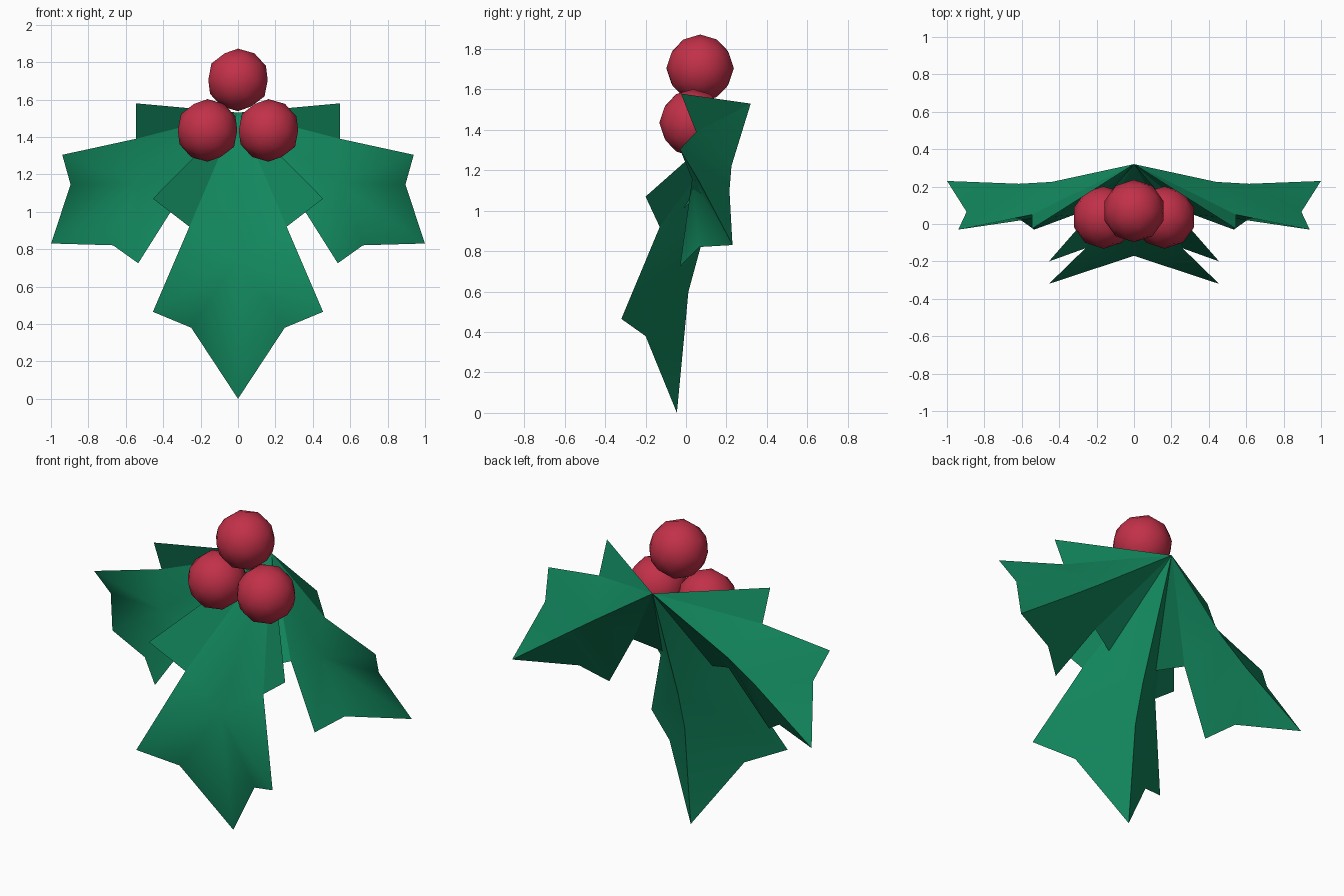
import bpy, bmesh, math
from mathutils import Vector

if "Cube" in bpy.data.objects:
    bpy.data.objects.remove(bpy.data.objects["Cube"])


def material(name, color):
    m = bpy.data.materials.new(name)
    m.diffuse_color = (*color, 1.0)
    m.use_nodes = True
    m.node_tree.nodes["Principled BSDF"].inputs["Base Color"].default_value = m.diffuse_color
    return m


leaf_green = material("leaf green", (0.006, 0.24, 0.11))
berry_red = material("berry red", (0.54, 0.03, 0.065))

STEM = Vector((0, 0.32, 1.53))  # all leaves meet here


def leaf(name, direction, rim, tip, back_spine, front_spine):
    """Folded leaf; points are (distance along, half width, depth y)."""
    dx, dz = Vector(direction).normalized()

    def place(along, across, y):
        return Vector((dx * along - dz * across, y, STEM.z + dz * along + dx * across))

    bm = bmesh.new()
    base = bm.verts.new(STEM)
    end = bm.verts.new(place(tip[0], 0, tip[1]))
    s1, s2 = [bm.verts.new(place(a, 0, y)) for a, y in back_spine]
    f = bm.verts.new(place(front_spine[0], 0, front_spine[1]))
    for side in (1, -1):
        a, b, c, d = [bm.verts.new(place(p[0], side * p[1], p[2])) for p in rim]
        # back surface along the ridge, then front surface
        for face in ((base, a, b), (base, b, s1), (s1, b, c), (s1, c, s2),
                     (s2, c, d), (s2, d, end)):
            bm.faces.new(face)
        for face in ((base, b, a), (base, f, b), (f, c, b), (f, d, c), (f, end, d)):
            # the outer lobe is a thin sheet shared by both sides
            if face != (base, b, a):
                bm.faces.new(face)
    bmesh.ops.recalc_face_normals(bm, faces=bm.faces[:])
    me = bpy.data.meshes.new(name)
    bm.to_mesh(me)
    bm.free()
    me.materials.append(leaf_green)
    ob = bpy.data.objects.new(name, me)
    bpy.context.collection.objects.link(ob)
    smooth(ob)


def smooth(ob):
    bpy.ops.object.select_all(action='DESELECT')
    ob.select_set(True)
    bpy.context.view_layer.objects.active = ob
    bpy.ops.object.shade_smooth_by_angle(angle=math.radians(40))


# hanging centre leaf
leaf("centre_leaf", (0, -1),
     [(0.46, 0.455, -0.20), (0.61, 0.26, -0.13), (1.065, 0.455, -0.32), (1.15, 0.25, -0.20)],
     (1.53, -0.045), [(0.70, 0.075), (0.93, 0.012)], (0.775, -0.17))

# spreading side leaves
for name, sx in (("right_leaf", 1), ("left_leaf", -1)):
    leaf(name, (sx, -0.70),
         [(0.418, 0.353, -0.025), (0.527, 0.198, 0.05), (0.899, 0.354, -0.03), (0.954, 0.198, 0.065)],
         (1.22, 0.23), [(0.537, 0.225), (0.75, 0.215)], (0.653, 0.03))

# berries
for name, loc in (("top_berry", (0, 0.07, 1.705)),
                  ("left_berry", (-0.163, 0.035, 1.435)),
                  ("right_berry", (0.163, 0.035, 1.435))):
    bpy.ops.mesh.primitive_ico_sphere_add(subdivisions=2, radius=0.167, location=loc)
    ob = bpy.context.object
    ob.name = name
    ob.data.materials.append(berry_red)
    smooth(ob)
